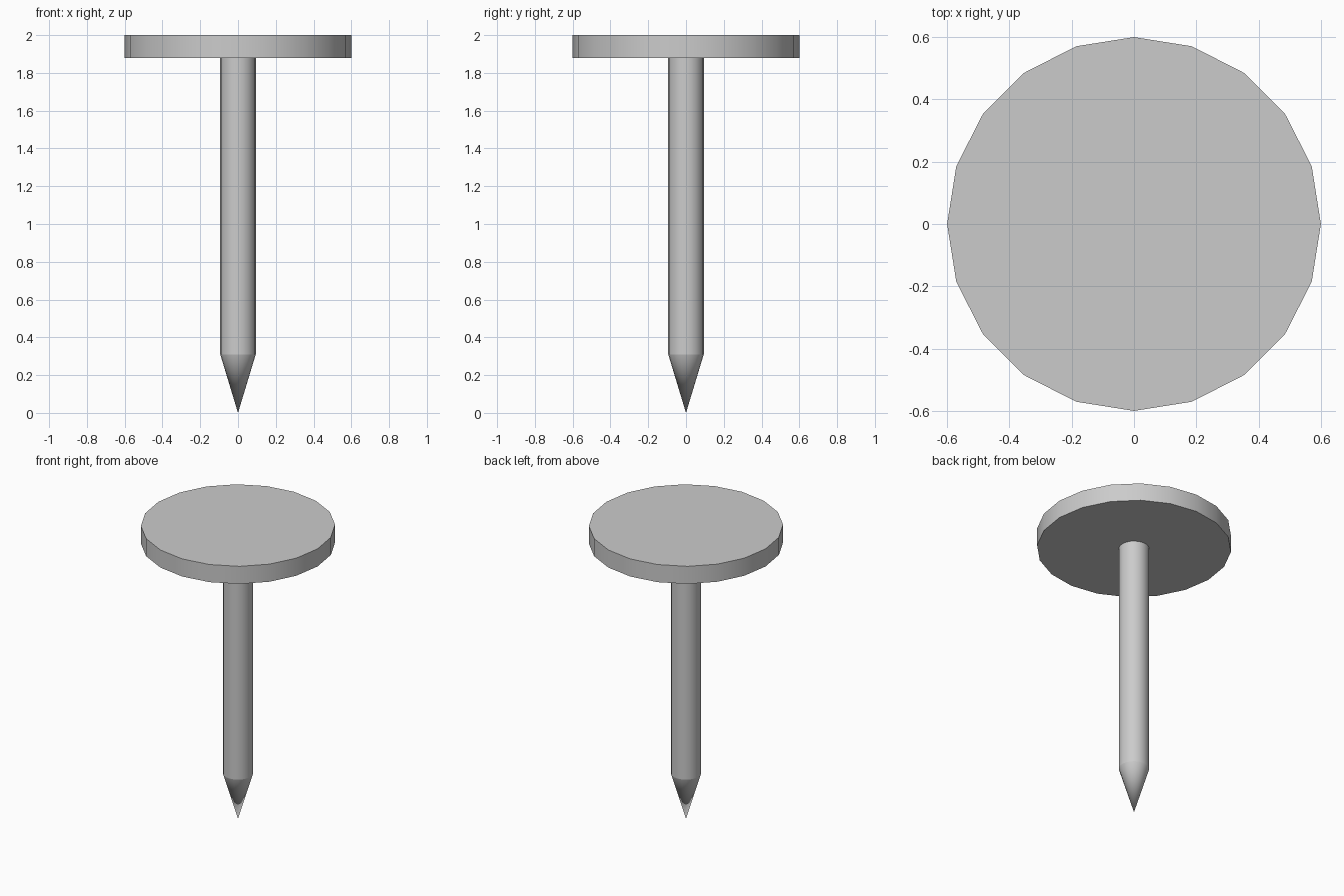
import bpy
import math

if "Cube" in bpy.data.objects:
    bpy.data.objects.remove(bpy.data.objects["Cube"])

SIDES = 20


def turned_part(name, profile):
    """Revolve (radius, z) points around z; zero radius makes a pole."""
    verts, faces, rings = [], [], []
    for r, z in profile:
        start = len(verts)
        if r == 0:
            verts.append((0, 0, z))
            rings.append([start] * SIDES)
        else:
            for i in range(SIDES):
                a = 2 * math.pi * i / SIDES
                verts.append((r * math.cos(a), r * math.sin(a), z))
            rings.append(list(range(start, start + SIDES)))
    for low, high in zip(rings, rings[1:]):
        for i in range(SIDES):
            j = (i + 1) % SIDES
            face = dict.fromkeys((low[i], low[j], high[j], high[i]))
            faces.append(list(face))
    mesh = bpy.data.meshes.new(name)
    mesh.from_pydata(verts, [], faces)
    obj = bpy.data.objects.new(name, mesh)
    bpy.context.collection.objects.link(obj)
    bpy.ops.object.select_all(action='DESELECT')
    bpy.context.view_layer.objects.active = obj
    obj.select_set(True)
    bpy.ops.object.shade_smooth_by_angle(angle=math.radians(30))
    return obj


# Flat round head
turned_part("head", [(0, 1.88), (0.6, 1.88), (0.6, 2.0), (0, 2.0)])
# Straight shank running up to the head
turned_part("shank", [(0.094, 0.31), (0.094, 1.88)])
# Pointed tip
turned_part("tip", [(0, 0), (0.094, 0.31)])
